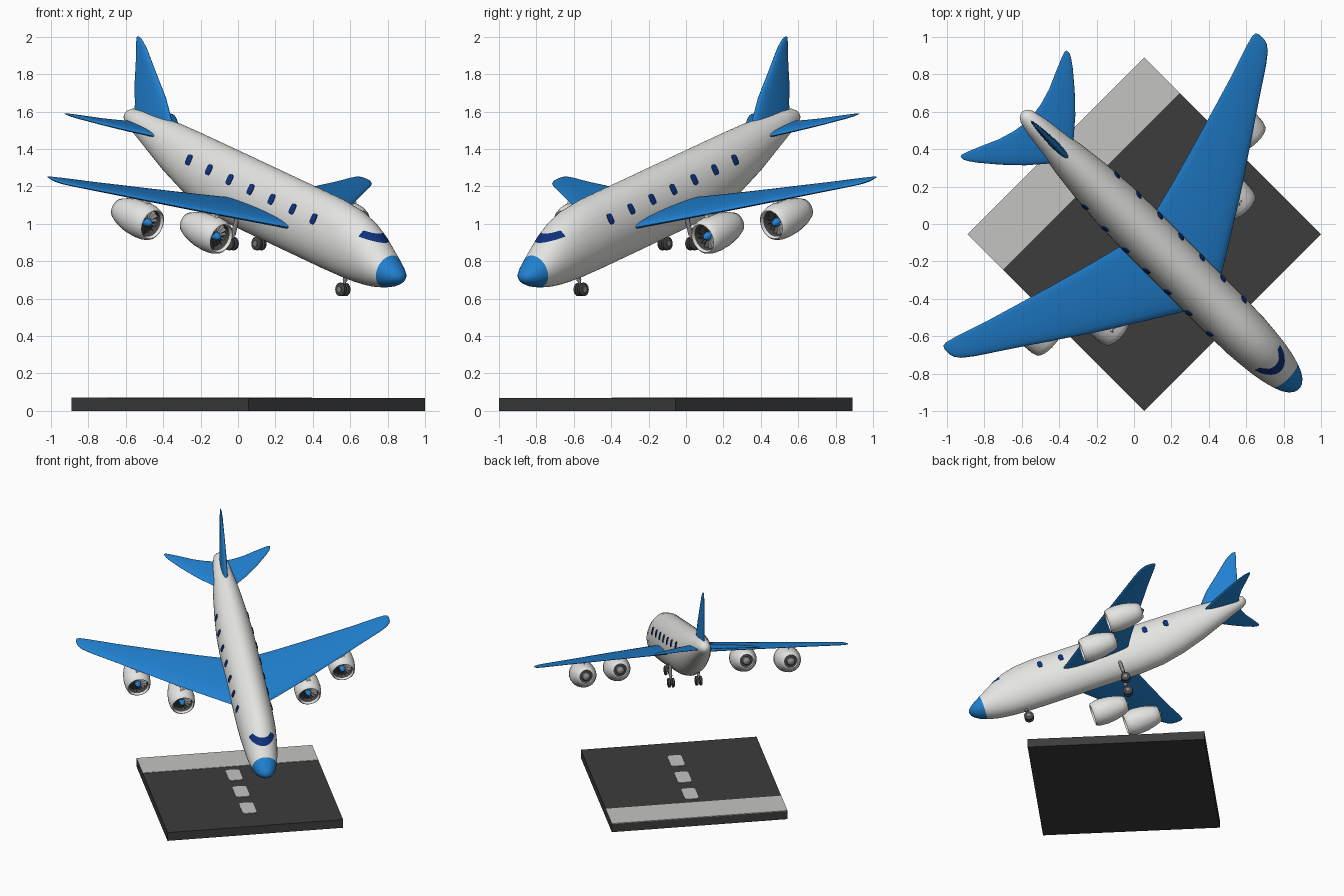
import bpy, bmesh, math
from math import sin, cos, pi, radians, sqrt
from mathutils import Matrix, Vector

if "Cube" in bpy.data.objects:
    bpy.data.objects.remove(bpy.data.objects["Cube"])


def material(name, r, g, b):
    m = bpy.data.materials.new(name)
    m.use_nodes = True
    m.diffuse_color = (r, g, b, 1)
    m.node_tree.nodes["Principled BSDF"].inputs["Base Color"].default_value = (r, g, b, 1)
    return m


WHITE = material("body white", .78, .78, .76)
BLUE = material("wing blue", .015, .22, .64)
NAVY = material("window navy", .005, .03, .2)
ASPHALT = material("asphalt", .045, .045, .045)
STRIPE = material("stripe grey", .55, .55, .54)
STEEL = material("steel grey", .25, .25, .25)
DARK = material("dark grey", .06, .06, .06)

# Frames: x forward, y left, z up in both
YAW = Matrix.Rotation(radians(-45), 4, "Z")
PLANE = Matrix.Translation((0, 0, 1.184)) @ YAW @ Matrix.Rotation(radians(18.35), 4, "Y")
GROUND = YAW @ Matrix.Translation((.078, 0, 0))


def finish(name, bm, mats, frame=PLANE, angle=40, rule=None):
    """Turn a bmesh into an object; rule gives a material index for a face centre."""
    bmesh.ops.recalc_face_normals(bm, faces=bm.faces[:])
    if rule:
        for f in bm.faces:
            f.material_index = rule(f.calc_center_median())
    me = bpy.data.meshes.new(name)
    bm.to_mesh(me)
    bm.free()
    for m in mats:
        me.materials.append(m)
    me.shade_smooth()
    me.set_sharp_from_angle(angle=radians(angle))
    ob = bpy.data.objects.new(name, me)
    bpy.context.collection.objects.link(ob)
    ob.matrix_world = frame
    return ob


def loft(rings, bm=None):
    """Skin a list of equal-length point rings and cap both ends."""
    bm = bm or bmesh.new()
    rows = [[bm.verts.new(p) for p in ring] for ring in rings]
    n = len(rows[0])
    for a, b in zip(rows, rows[1:]):
        for i in range(n):
            j = (i + 1) % n
            bm.faces.new((a[i], a[j], b[j], b[i]))
    bm.faces.new(rows[0])
    bm.faces.new(rows[-1])
    return bm


def revolve(profile, centre=(0, 0, 0), axis="X", n=28, bm=None):
    """Loft circles of (position, radius) along an axis."""
    rings = []
    for d, r in profile:
        ring = []
        for i in range(n):
            a, b = r * cos(2 * pi * i / n), r * sin(2 * pi * i / n)
            p = {"X": (d, a, b), "Y": (a, d, b), "Z": (a, b, d)}[axis]
            ring.append(Vector(p) + Vector(centre))
        rings.append(ring)
    return loft(rings, bm)


# Fuselage: station, top, bottom, half width
HULL = [(-.925, .125, .1, .012), (-.915, .143, .083, .03), (-.89, .16, .066, .045),
        (-.8, .175, .03, .063), (-.53, .193, -.08, .103), (-.35, .195, -.14, .122),
        (-.18, .195, -.178, .135), (0, .195, -.193, .14), (.75, .195, -.195, .14),
        (.9, .182, -.193, .136), (1, .155, -.188, .128), (1.08, .118, -.18, .12),
        (1.15, .075, -.168, .109), (1.22, .032, -.148, .093), (1.27, .002, -.127, .075),
        (1.305, -.02, -.104, .053), (1.325, -.038, -.085, .03), (1.332, -.053, -.07, .01)]


def section(s):
    for p, q in zip(HULL, HULL[1:]):
        if p[0] <= s <= q[0]:
            k = (s - p[0]) / (q[0] - p[0])
            top, low, half = (p[i] + k * (q[i] - p[i]) for i in (1, 2, 3))
            return (top + low) / 2, (top - low) / 2, half


rings = []
for s, top, low, half in HULL:
    mid, tall = (top + low) / 2, (top - low) / 2
    rings.append([(s, half * cos(2 * pi * i / 40), mid + tall * sin(2 * pi * i / 40))
                  for i in range(40)])
bm = loft(rings)
BAND_LOW, BAND_HIGH, BAND_BACK = .078, .112, 1.035
for co, no in (((0, 0, BAND_LOW), (0, 0, 1)), ((0, 0, BAND_HIGH), (0, 0, 1)),
               ((BAND_BACK, 0, 0), (1, 0, 0))):
    bmesh.ops.bisect_plane(bm, geom=bm.verts[:] + bm.edges[:] + bm.faces[:],
                           plane_co=co, plane_no=no)


def hull_colour(c):
    if c.x > 1.22:
        return 1
    return 2 if c.x > BAND_BACK and BAND_LOW < c.z < BAND_HIGH else 0


finish("fuselage", bm, [WHITE, BLUE, NAVY], rule=hull_colour, angle=60)


# Flying surfaces: span, leading edge, trailing edge, half thickness
def blade(name, stations, place, n=20):
    rings = []
    for span, lead, trail, thick in stations:
        mid, half = (lead + trail) / 2, (lead - trail) / 2
        ring = []
        for i in range(n):
            a = 2 * pi * i / n
            ring.append(place(mid + half * cos(a), span, thick * sin(a) * (.75 + .25 * cos(a))))
        rings.append(ring)
    finish(name, loft(rings), [BLUE], angle=70)


WING = [(0, .63, .08, .034), (.13, .565, .046, .032), (.3, .455, 0, .028),
        (.55, .29, -.075, .023), (.9, .04, -.185, .017), (1.1, -.1, -.255, .014),
        (1.16, -.15, -.272, .012), (1.182, -.182, -.268, .008), (1.19, -.205, -.25, .003)]
TAILPLANE = [(0, -.53, -.865, .02), (.1, -.618, -.88, .018), (.19, -.7, -.908, .015),
             (.28, -.8, -.95, .012), (.36, -.9, -.985, .009), (.39, -.945, -.995, .006),
             (.402, -.97, -.99, .002)]
FIN = [(.1, -.53, -.86, .03), (.19, -.59, -.885, .027), (.29, -.67, -.92, .022),
       (.41, -.8, -.95, .017), (.5, -.895, -.977, .012), (.53, -.94, -.985, .008),
       (.538, -.955, -.98, .003)]
blade("tail_fin", FIN, lambda s, h, w: (s, w, h))
for side, word in ((1, "left"), (-1, "right")):
    blade(word + "_wing", WING, lambda s, h, w: (s, side * h, w - .03 + .01 * h))
    blade(word + "_tailplane", TAILPLANE, lambda s, h, w: (s, side * h, w + .098))

    # Cabin windows as thin rounded plates lying on the hull
    for k in range(7):
        s, t = -.287 + k * .167, .071
        mid, tall, half = section(s)
        y = half * sqrt(1 - ((t - mid) / tall) ** 2)
        out = Vector((0, side * y / half ** 2, (t - mid) / tall ** 2)).normalized()
        up = Vector((0, -side * out.z, abs(out.y)))
        rings = []
        for depth, size in ((-.004, 1), (.003, 1), (.005, .85)):
            ring = []
            for i in range(16):
                a = 2 * pi * i / 16
                c, d = (math.copysign(abs(f) ** .65, f) for f in (cos(a), sin(a)))
                ring.append(Vector((s + .019 * size * c, side * y, t))
                            + up * (.03 * size * d) + out * depth)
            rings.append(ring)
        finish(f"{word}_window_{k + 1}", loft(rings), [NAVY])

    # Engines: nacelle, fan, spinner, exhaust cone, pylon
    for place, s, v in (("inner", .414, .48), ("outer", .18, .778)):
        at = Vector((s, side * v, -.138))
        name = f"{word}_{place}_engine"
        shell = [(-.05, .068), (-.01, .072), (.005, .079), (0, .087), (-.03, .096), (-.08, .1),
                 (-.15, .094), (-.22, .076), (-.262, .058), (-.265, .05), (-.24, .046)]
        finish(name + "_nacelle", revolve(shell, at), [WHITE, DARK], angle=50,
               rule=lambda c: int((c - at).yz.length < .0475
                                  or ((c - at).yz.length < .071 and c.x - at.x > -.06)))
        finish(name + "_spinner", revolve([(-.05, .024), (-.03, .022), (-.012, .014), (-.004, .003)],
                                          at), [BLUE], angle=60)
        finish(name + "_exhaust", revolve([(-.23, .034), (-.265, .028), (-.285, .004)], at), [STEEL])
        bm = bmesh.new()
        for k in range(14):
            turn = Matrix.Rotation(2 * pi * k / 14, 4, "X")
            pts = [(-.045, -.002, .02), (-.035, .003, .02), (-.028, .009, .068), (-.045, -.005, .068)]
            bm.faces.new([bm.verts.new(at + turn @ Vector(p)) for p in pts])
        finish(name + "_fan", bm, [STEEL])
        rings = [[(s + x, side * v + y, z) for x, y in ((.01 - cut, 0), (-.06, .014), (-.2, 0), (-.06, -.014))]
                 for z, cut in ((-.06, .05), (-.03, .08))]
        finish(name + "_pylon", loft(rings), [WHITE])


# Landing gear: strut, axle and twin wheels
def gear(name, s, v, top):
    t = -.258
    finish(name + "_strut", revolve([(t, .009), (t + .05, .009), (t + .05, .013), (top, .013)],
                                    (s, v, 0), "Z", 12), [STEEL])
    bm = revolve([(-.029, .014), (.029, .014)], (s, v, t), "Y", 14)
    finish(name + "_axle", bm, [STEEL])
    bm = bmesh.new()
    for off in (-.015, .015):
        tyre = [(-.011, .027), (-.007, .036), (.007, .036), (.011, .027)]
        revolve(tyre, (s, v + off, t), "Y", 22, bm)
    finish(name + "_wheels", bm, [DARK])


gear("nose_gear", .921, 0, -.15)
gear("left_main_gear", .142, .105, -.08)
gear("right_main_gear", .142, -.105, -.08)


# Runway slab with threshold band and centre dashes
def slab(name, x0, x1, half, z0, z1, mat, corner=0):
    ring = []
    for sx, sy, start in ((1, 1, 0), (0, 1, 1), (0, -1, 2), (1, -1, 3)):
        for i in range(5 if corner else 1):
            a = (start + i / 4) * pi / 2
            cx = x1 - corner if sx else x0 + corner
            ring.append((cx + corner * cos(a), sy * (half - corner) + corner * sin(a)))
    finish(name, loft([[(x, y, z) for x, y in ring] for z in (z0, z1)]), [mat], GROUND, 30)


slab("runway", -.668, .668, .668, 0, .068, ASPHALT)
slab("threshold_band", -.668, -.4, .668, .066, .071, STRIPE)
for k in range(3):
    mid = -.246 + k * .297
    slab(f"centre_dash_{k + 1}", mid - .095, mid + .095, .053, .066, .072, STRIPE, .025)
